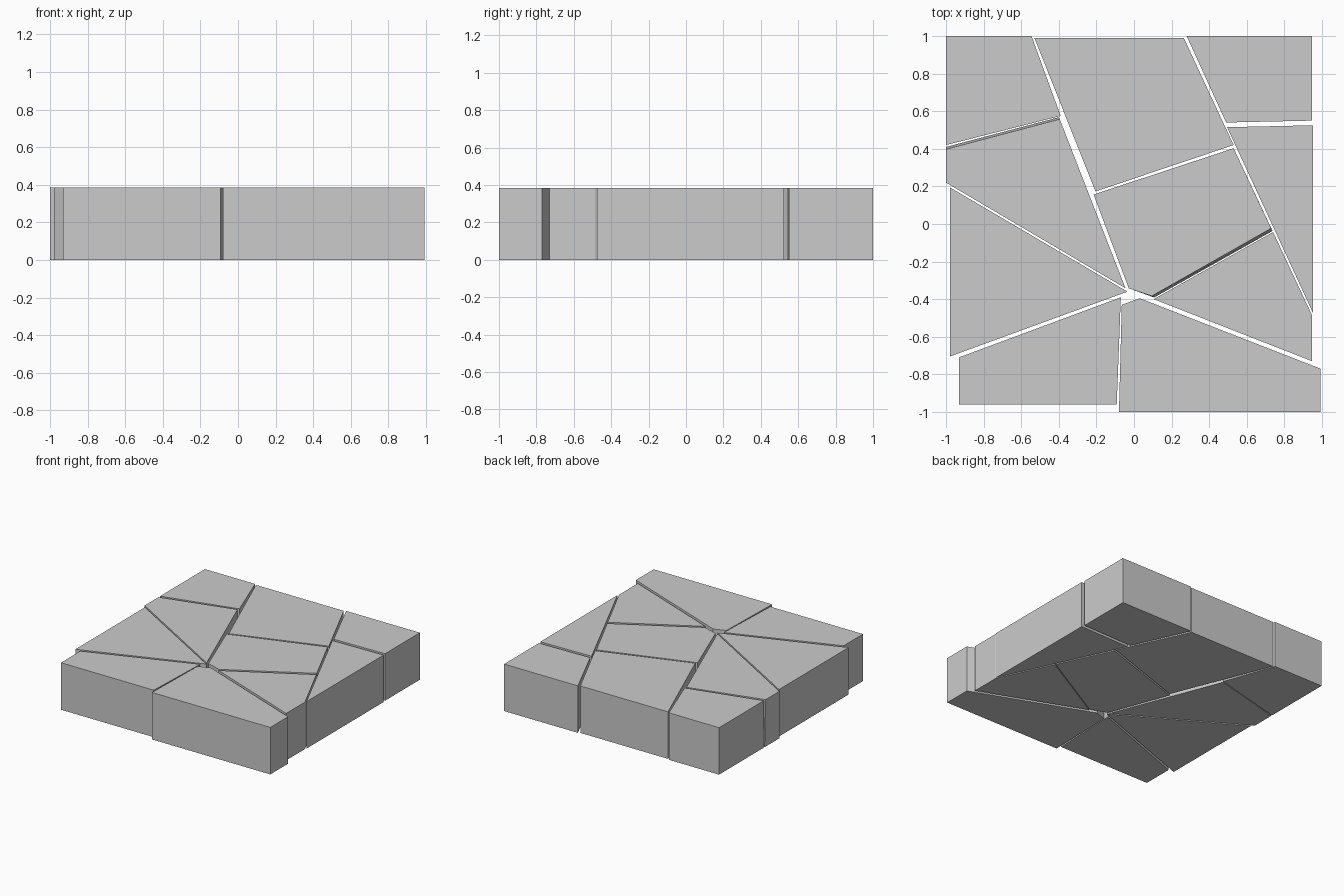
import bpy, bmesh

if "Cube" in bpy.data.objects:
    bpy.data.objects.remove(bpy.data.objects["Cube"])

HEIGHT = 0.385


def stone(name, outline, base_shift=None):
    """Extruded paving stone; base_shift moves chosen corners at the bottom to slope a wall."""
    shift = base_shift or {}
    bm = bmesh.new()
    low, high = [], []
    for i, (x, y) in enumerate(outline):
        dx, dy = shift.get(i, (0, 0))
        low.append(bm.verts.new((x + dx, y + dy, 0)))
        high.append(bm.verts.new((x, y, HEIGHT)))
    bm.faces.new(low)
    bm.faces.new(high)
    n = len(outline)
    for i in range(n):
        j = (i + 1) % n
        bm.faces.new((low[i], low[j], high[j], high[i]))
    bmesh.ops.recalc_face_normals(bm, faces=bm.faces)
    mesh = bpy.data.meshes.new(name)
    bm.to_mesh(mesh)
    bm.free()
    obj = bpy.data.objects.new(name, mesh)
    bpy.context.collection.objects.link(obj)
    return obj


# Back row of stones
stone("stone_back_left", [(-1, 1), (-0.545, 1), (-0.39, 0.575), (-1, 0.42)])
stone("stone_back_middle", [(-0.53, 0.99), (0.265, 0.99), (0.53, 0.42), (-0.205, 0.173)])
stone("stone_back_right", [(0.28, 1), (0.948, 1), (0.948, 0.55), (0.49, 0.54)])

# Middle stones, two with one sloping wall
stone("stone_left_upper", [(-1, 0.398), (-0.395, 0.558), (-0.045, -0.342), (-1, 0.22)],
      {0: (0, 0.012), 1: (-0.004, 0.01)})
stone("stone_left_lower", [(-0.98, 0.195), (-0.035, -0.36), (-0.98, -0.705)])
stone("stone_centre", [(-0.215, 0.157), (0.53, 0.403), (0.73, -0.023), (0.095, -0.383),
                       (-0.028, -0.342)],
      {2: (0.007, -0.014), 3: (0.012, -0.008)})
stone("stone_right_upper", [(0.495, 0.515), (0.953, 0.525), (0.953, -0.475)])
stone("stone_right_lower", [(0.105, -0.4), (0.74, -0.043), (0.948, -0.487), (0.948, -0.73)])

# Front row of stones
stone("stone_front_left", [(-0.932, -0.71), (-0.07, -0.39), (-0.092, -0.96), (-0.932, -0.96)])
stone("stone_front_right", [(-0.065, -0.43), (0.03, -0.395), (0.993, -0.77), (0.993, -1),
                            (-0.08, -1)])
